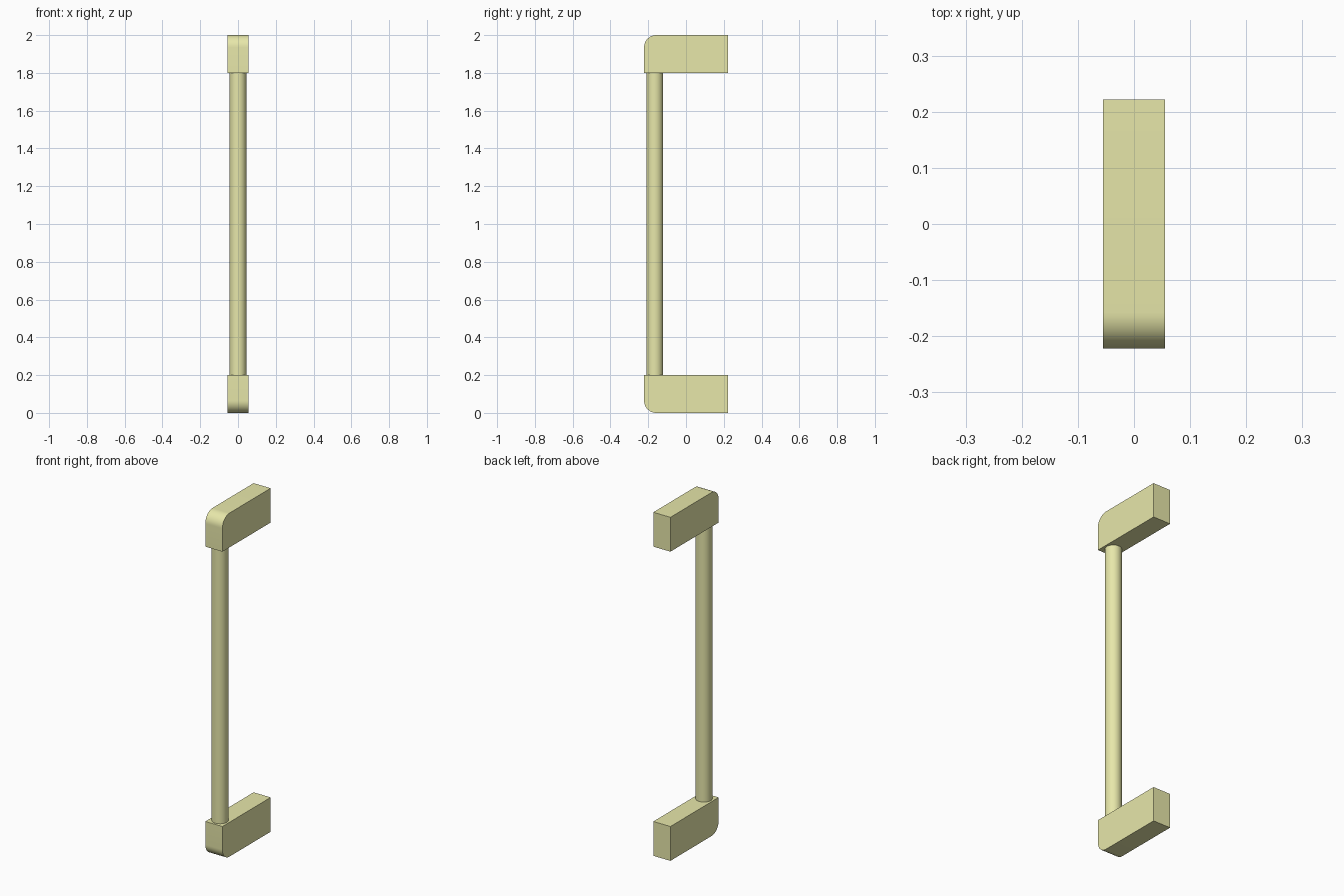
import bpy, bmesh
from math import pi, sin, cos, radians

if "Cube" in bpy.data.objects:
    bpy.data.objects.remove(bpy.data.objects["Cube"])

mat = bpy.data.materials.new("pale_yellow")
mat.diffuse_color = (0.80, 0.80, 0.40, 1)
mat.use_nodes = True
mat.node_tree.nodes["Principled BSDF"].inputs["Base Color"].default_value = mat.diffuse_color

HALF_W, HALF_D, BLOCK_H, HEIGHT = 0.055, 0.222, 0.2, 2.0
CORNER_R, CORNER_STEPS = 0.065, 12
BAR_R, BAR_Y = 0.044, -0.165


def finish(name, bm):
    bmesh.ops.recalc_face_normals(bm, faces=bm.faces[:])
    me = bpy.data.meshes.new(name)
    bm.to_mesh(me)
    bm.free()
    ob = bpy.data.objects.new(name, me)
    bpy.context.collection.objects.link(ob)
    me.materials.append(mat)
    bpy.ops.object.select_all(action='DESELECT')
    ob.select_set(True)
    bpy.context.view_layer.objects.active = ob
    bpy.ops.object.shade_smooth_by_angle(angle=radians(30))
    return ob


def mount(name, flip):
    # side profile with one rounded outer front corner, extruded across x
    pts = [(HALF_D, 0), (HALF_D, BLOCK_H), (-HALF_D, BLOCK_H)]
    for i in range(CORNER_STEPS + 1):
        a = pi + i / CORNER_STEPS * pi / 2
        pts.append((-HALF_D + CORNER_R + CORNER_R * cos(a),
                    CORNER_R + CORNER_R * sin(a)))
    bm = bmesh.new()
    face = bm.faces.new([bm.verts.new((-HALF_W, y, HEIGHT - z if flip else z))
                         for y, z in pts])
    ext = bmesh.ops.extrude_face_region(bm, geom=[face])
    verts = [g for g in ext["geom"] if isinstance(g, bmesh.types.BMVert)]
    bmesh.ops.translate(bm, verts=verts, vec=(2 * HALF_W, 0, 0))
    return finish(name, bm)


# two mounting blocks
mount("lower_mount", False)
mount("upper_mount", True)

# round grip bar between the mounts
bm = bmesh.new()
bmesh.ops.create_cone(bm, cap_ends=True, segments=48, radius1=BAR_R,
                      radius2=BAR_R, depth=HEIGHT - 2 * BLOCK_H)
bmesh.ops.translate(bm, verts=bm.verts[:], vec=(0, BAR_Y, HEIGHT / 2))
finish("grip_bar", bm)
